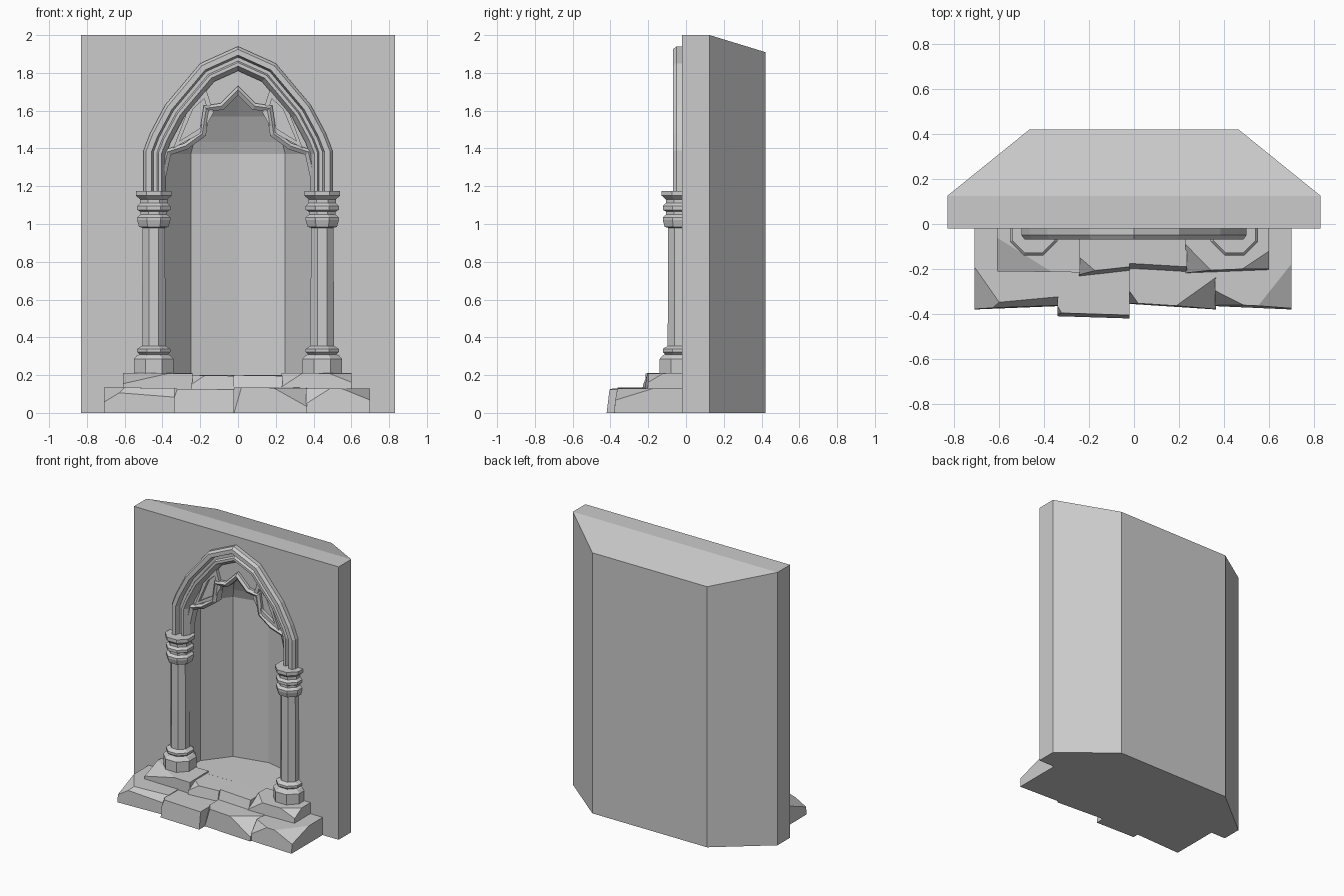
import bpy, bmesh, math
from mathutils import Vector

if "Cube" in bpy.data.objects:
    bpy.data.objects.remove(bpy.data.objects["Cube"])


def finish(bm, name):
    bmesh.ops.remove_doubles(bm, verts=bm.verts, dist=1e-5)
    bmesh.ops.recalc_face_normals(bm, faces=bm.faces)
    me = bpy.data.meshes.new(name)
    bm.to_mesh(me)
    bm.free()
    ob = bpy.data.objects.new(name, me)
    bpy.context.collection.objects.link(ob)
    return ob


def loft(name, rings):
    """Skin closed rings of equal length and cap both ends."""
    bm = bmesh.new()
    vs = [[bm.verts.new(p) for p in r] for r in rings]
    n = len(rings[0])
    for a, b in zip(vs, vs[1:]):
        for i in range(n):
            bm.faces.new((a[i], a[(i + 1) % n], b[(i + 1) % n], b[i]))
    bm.faces.new(vs[0])
    bm.faces.new(vs[-1])
    return finish(bm, name)


def offset(path, d, closed=False):
    """Mitred offset of an (x, z) path to its right-hand side."""
    out, n = [], len(path)
    for i in range(n):
        p = Vector(path[i])
        a = p - Vector(path[i - 1]) if closed or i else None
        b = Vector(path[(i + 1) % n]) - p if closed or i < n - 1 else None
        a, b = (a or b).normalized(), (b or a).normalized()
        na, nb = Vector((a.y, -a.x)), Vector((b.y, -b.x))
        m = (na + nb).normalized()
        out.append(p + m * d / max(m.dot(na), 0.5))
    return out


def sweep(name, path, profile, closed=False):
    """Sweep an (inward offset, y) profile along an (x, z) path."""
    bm = bmesh.new()
    rows = [[bm.verts.new((q.x, y, q.y)) for q in offset(path, d, closed)] for d, y in profile]
    m, n = len(profile), len(path)
    for j in range(m):
        a, b = rows[j], rows[(j + 1) % m]
        for i in range(n if closed else n - 1):
            k = (i + 1) % n
            bm.faces.new((a[i], a[k], b[k], b[i]))
    if not closed:
        bm.faces.new([r[0] for r in rows])
        bm.faces.new([r[-1] for r in rows])
    return finish(bm, name)


def both_sides(half):
    """Mirror a right-hand half path (foot to apex) into a left-to-right one."""
    return [(-x, z) for x, z in half] + [(x, z) for x, z in half[-2::-1]]


def mirror(ob):
    ob.modifiers.new("mirror", "MIRROR")


arch = both_sides([(.50, 1.17), (.50, 1.39), (.465, 1.48), (.385, 1.63), (.2, 1.85), (0, 1.94)])
cusps = both_sides([(.40, 1.19), (.36, 1.37), (.27, 1.40), (.175, 1.47), (.155, 1.60), (.08, 1.61), (0, 1.69)])
inner = offset(arch, .11)

# wall slab with chamfered back and sloping rear top
foot = [(-.83, -.02, 2), (.83, -.02, 2), (.83, .125, 2), (.465, .42, 1.91), (-.465, .42, 1.91), (-.83, .125, 2)]
bm = bmesh.new()
lo = [bm.verts.new((x, y, 0)) for x, y, z in foot]
hi = [bm.verts.new(p) for p in foot]
for i in range(6):
    k = (i + 1) % 6
    bm.faces.new((lo[i], lo[k], hi[k], hi[i]))
bm.faces.new(lo)
bm.faces.new((hi[0], hi[1], hi[2], hi[5]))
bm.faces.new((hi[2], hi[3], hi[4], hi[5]))
wall = finish(bm, "wall")

# faceted niche cut out of the wall, closing into a pointed vault
rings = []
levels = [(.39, .2)] + [(max(p.x, .004), p.y) for p in reversed(inner[5:])]
for w, z in levels:
    s = w / .39
    half = [(w, -.08), (w, .12 * s), (.64 * w, .30 * s), (0, .355 * s)]
    rings.append([(x, y, z) for x, y in half] + [(-x, y, z) for x, y in half[-2::-1]])
cutter = loft("niche_cutter", rings)
cutter.hide_render = True
cut = wall.modifiers.new("niche", "BOOLEAN")
cut.operation, cut.object, cut.solver = "DIFFERENCE", cutter, "EXACT"
bpy.context.view_layer.objects.active = wall
bpy.ops.object.modifier_apply(modifier="niche")
bpy.data.objects.remove(cutter)

# stepped arch moulding
sweep("arch_moulding", arch, [(0, .0), (0, -.05), (.014, -.07), (.042, -.07), (.052, -.03),
                              (.07, -.03), (.078, -.05), (.095, -.05), (.118, -.01), (.118, .05), (.06, .05)])

# tracery: recessed plate, cusped rim and panel rims
bm = bmesh.new()
outline = [tuple(p) for p in offset(arch, .10)] + cusps[::-1]
f = bm.faces.new([bm.verts.new((x, .01, z)) for x, z in outline])
bmesh.ops.triangulate(bm, faces=[f])
ext = bmesh.ops.extrude_face_region(bm, geom=bm.faces[:])
bmesh.ops.translate(bm, verts=[v for v in ext["geom"] if isinstance(v, bmesh.types.BMVert)], vec=(0, .04, 0))
finish(bm, "tracery_plate")
sweep("tracery_cusp_rim", cusps, [(-.03, .04), (-.03, -.01), (-.015, -.025), (.005, -.01), (.005, .05)])
panel = [(.17, 1.70), (.255, 1.62), (.335, 1.41), (.19, 1.49), (.135, 1.59)]
mirror(sweep("tracery_panel_rim", panel, [(-.005, .03), (-.005, -.015), (.02, -.015), (.02, .03)], True))

# octagonal columns: (apothem, z) profile
col = [(.105, .19), (.105, .285), (.088, .305), (.075, .31), (.088, .322), (.088, .338), (.062, .355),
       (.060, .98), (.078, .985), (.088, 1.02), (.088, 1.035), (.070, 1.05), (.070, 1.065), (.088, 1.075),
       (.088, 1.095), (.072, 1.11), (.072, 1.13), (.094, 1.15), (.094, 1.175)]
k = 1 / math.cos(math.pi / 8)
mirror(loft("column", [[(.446 + r * k * math.cos((i + .5) * math.pi / 4),
                         -.035 + r * k * math.sin((i + .5) * math.pi / 4), z) for i in range(8)] for r, z in col]))


def stone(name, x0, x1, y0, y1, z0, z1, lip=.015, cuts=()):
    """Rough block: front runs y0 (left) to y1 (right); cuts chip it along planes."""
    bm = bmesh.new()
    v = [bm.verts.new(p) for p in (
        (x0, y0, z0), (x1, y1, z0), (x1, 0, z0), (x0, 0, z0),
        (x0, y0 + lip, z1), (x1, y1 + lip, z1 - .004), (x1, 0, z1), (x0, 0, z1))]
    for q in ((0, 1, 2, 3), (4, 5, 6, 7), (0, 1, 5, 4), (1, 2, 6, 5), (2, 3, 7, 6), (3, 0, 4, 7)):
        bm.faces.new([v[i] for i in q])
    for co, no in cuts:
        bmesh.ops.bisect_plane(bm, geom=bm.verts[:] + bm.edges[:] + bm.faces[:],
                               plane_co=co, plane_no=no, clear_outer=True)
        bmesh.ops.holes_fill(bm, edges=[e for e in bm.edges if e.is_boundary])
    finish(bm, name)


# lower step stones
stone("lower_step_left", -.71, -.335, -.38, -.365, 0, .135, .005,
      [((-.65, -.31, .12), (-.7, -.5, 1.2)), ((-.45, -.36, .10), (.1, -1, .8))])
stone("lower_step_mid_left", -.34, -.02, -.41, -.42, 0, .128, .015,
      [((-.33, -.40, .10), (-1, -.6, .4))])
stone("lower_step_mid_right", -.02, .365, -.355, -.38, 0, .135, .005,
      [((.27, -.33, .115), (.5, -.7, 1)), ((.0, -.35, .08), (-1, -.7, .3))])
stone("lower_step_right", .36, .70, -.365, -.38, 0, .13, .01,
      [((.62, -.32, .115), (.5, -.4, 1.3)), ((.42, -.35, .10), (-.5, -1, .8))])

# upper step stones
stone("upper_step_left", -.61, -.24, -.21, -.215, .11, .212, .0,
      [((-.50, -.17, .195), (-.3, -.5, 1.3))])
stone("upper_step_mid_left", -.245, -.02, -.235, -.21, .11, .20, .02,
      [((-.20, -.20, .19), (-.5, -.6, 1))])
stone("upper_step_mid_right", -.02, .235, -.205, -.22, .11, .20, .03)
stone("upper_step_right", .23, .60, -.22, -.205, .11, .212, .01,
      [((.30, -.19, .195), (-.6, -.6, 1)), ((.56, -.18, .19), (.4, -.6, 1))])
